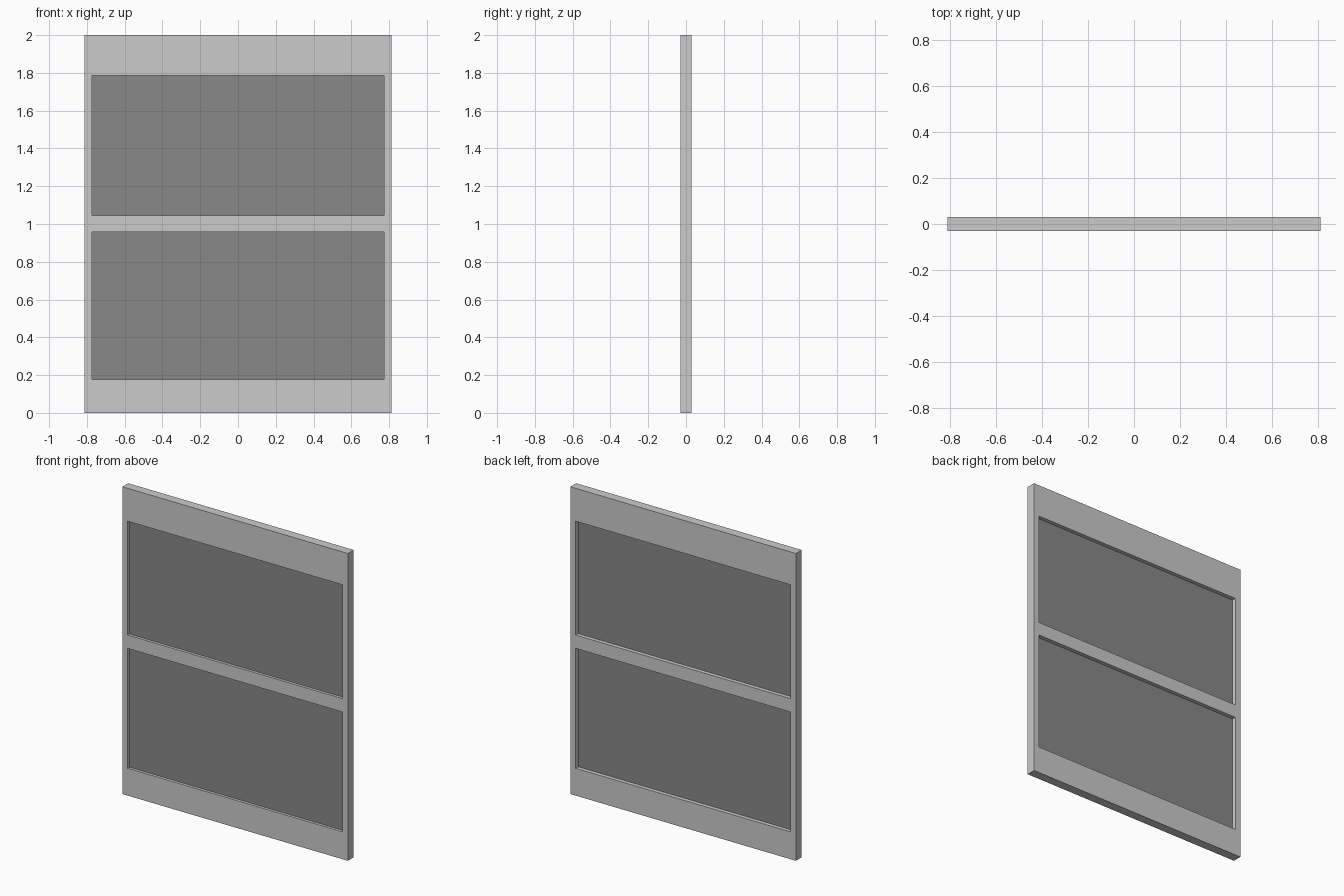
import bpy
import bmesh

if "Cube" in bpy.data.objects:
    bpy.data.objects.remove(bpy.data.objects["Cube"])

HALF_W, HALF_T, OPEN_W = 0.812, 0.03, 0.773
Z_LINES = [0, 0.178, 0.958, 1.045, 1.786, 2.0]
X_LINES = [-HALF_W, -OPEN_W, OPEN_W, HALF_W]


def finish(bm, name, colour=None):
    bmesh.ops.recalc_face_normals(bm, faces=bm.faces)
    mesh = bpy.data.meshes.new(name)
    bm.to_mesh(mesh)
    bm.free()
    obj = bpy.data.objects.new(name, mesh)
    bpy.context.collection.objects.link(obj)
    if colour:
        mat = bpy.data.materials.new(name + "_material")
        mat.diffuse_color = colour
        mat.use_nodes = True
        mat.node_tree.nodes["Principled BSDF"].inputs["Base Color"].default_value = mat.diffuse_color
        mesh.materials.append(mat)
    return obj


# Frame: grid of cells with two openings left out, extruded to full depth
bm = bmesh.new()
grid = [[bm.verts.new((x, -HALF_T, z)) for x in X_LINES] for z in Z_LINES]
for r in range(len(Z_LINES) - 1):
    for c in range(3):
        if c == 1 and r in (1, 3):
            continue
        bm.faces.new((grid[r][c], grid[r][c + 1], grid[r + 1][c + 1], grid[r + 1][c]))
front = bm.faces[:]
extruded = bmesh.ops.extrude_face_region(bm, geom=front, use_keep_orig=True)
moved = [v for v in extruded["geom"] if isinstance(v, bmesh.types.BMVert)]
bmesh.ops.translate(bm, verts=moved, vec=(0, 2 * HALF_T, 0))
bmesh.ops.dissolve_limit(bm, angle_limit=0.01, verts=bm.verts[:], edges=bm.edges[:])
finish(bm, "door_frame")


# Recessed panels, slightly closer to the front than to the back
def panel(name, z0, z1, y0=-0.012, y1=0.004):
    bm = bmesh.new()
    bmesh.ops.create_cube(bm, size=1)
    bmesh.ops.scale(bm, vec=(2 * OPEN_W + 0.01, y1 - y0, z1 - z0 + 0.01), verts=bm.verts)
    bmesh.ops.translate(bm, vec=(0, (y0 + y1) / 2, (z0 + z1) / 2), verts=bm.verts)
    finish(bm, name, (0.25, 0.25, 0.25, 1))


panel("lower_panel", Z_LINES[1], Z_LINES[2])
panel("upper_panel", Z_LINES[3], Z_LINES[4])
